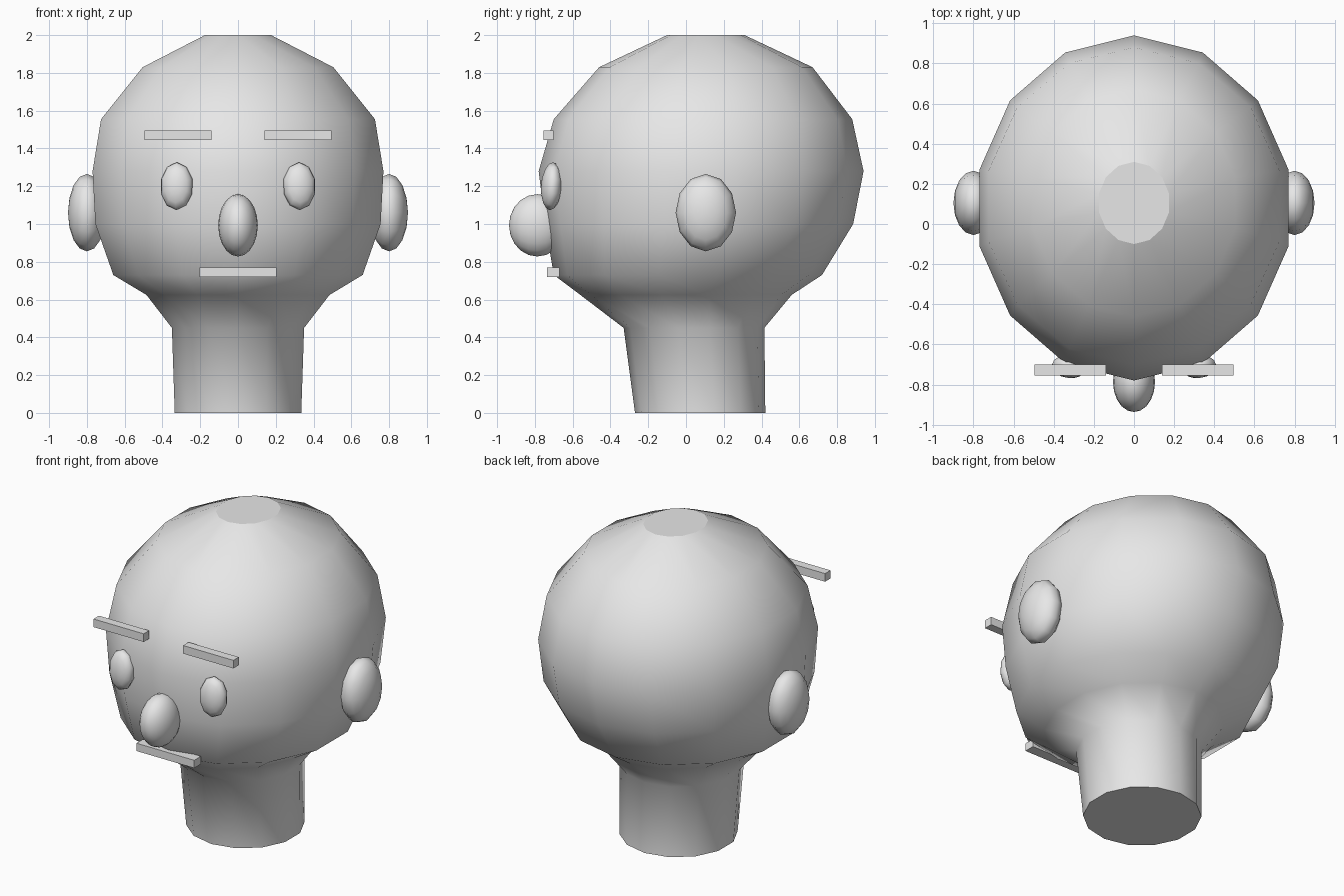
import bpy, bmesh
from math import pi, sin, cos, radians
from mathutils import Matrix, Vector, Euler

cube = bpy.data.objects.get("Cube")
if cube:
    bpy.data.objects.remove(cube, do_unlink=True)

GREY = (0.8, 0.8, 0.8, 1)
mat = bpy.data.materials.new("plain_grey")
mat.use_nodes = True
mat.diffuse_color = GREY
mat.node_tree.nodes["Principled BSDF"].inputs["Base Color"].default_value = GREY


def finish(name, bm, smooth):
    """Turn a bmesh into a named object; faces in smooth are shaded smooth."""
    bmesh.ops.recalc_face_normals(bm, faces=bm.faces)
    for face in bm.faces:
        face.smooth = smooth and len(face.verts) <= 4
    mesh = bpy.data.meshes.new(name)
    bm.to_mesh(mesh)
    bm.free()
    mesh.materials.append(mat)
    obj = bpy.data.objects.new(name, mesh)
    bpy.context.collection.objects.link(obj)
    return obj


def ellipsoid(name, centre, radii, axis, sides, rings, tilt=(0, 0, 0)):
    """Smooth low-poly ellipsoid with its poles along the given axis."""
    bm = bmesh.new()
    bmesh.ops.create_uvsphere(bm, u_segments=sides, v_segments=rings, radius=1)
    turn = Vector((0, 0, 1)).rotation_difference(Vector(axis)).to_matrix().to_4x4()
    scale = Matrix.Diagonal((*radii, 1))
    lean = Euler([radians(a) for a in tilt]).to_matrix().to_4x4()
    bm.transform(Matrix.Translation(centre) @ lean @ scale @ turn)
    return finish(name, bm, True)


def bar(name, centre, size):
    bm = bmesh.new()
    bmesh.ops.create_cube(bm, size=1)
    bm.transform(Matrix.Translation(centre) @ Matrix.Diagonal((*size, 1)))
    return finish(name, bm, False)


# Head and neck: stacked oval rings (height, half width, front, back)
SIDES = 14
RINGS = [
    (0.0, 0.335, -0.27, 0.42),
    (0.45, 0.35, -0.33, 0.415),
    (0.625, 0.485, -0.56, 0.56),
    (0.73, 0.66, -0.70, 0.72),
    (1.0, 0.755, -0.745, 0.885),
    (1.28, 0.77, -0.78, 0.94),
    (1.555, 0.725, -0.70, 0.88),
    (1.83, 0.505, -0.46, 0.67),
    (2.0, 0.175, -0.10, 0.31),
]
bm = bmesh.new()
loops = []
for z, half, front, back in RINGS:
    rx = half / cos(pi / SIDES)
    mid, ry = (front + back) / 2, (back - front) / 2
    loops.append([bm.verts.new((rx * sin(2 * pi * i / SIDES),
                                mid + ry * cos(2 * pi * i / SIDES), z))
                  for i in range(SIDES)])
for low, high in zip(loops, loops[1:]):
    for i in range(SIDES):
        j = (i + 1) % SIDES
        bm.faces.new((low[i], low[j], high[j], high[i]))
bm.faces.new(loops[0])
bm.faces.new(loops[-1])
finish("head_and_neck", bm, True)

# Paired features
for side, s in (("left", 1), ("right", -1)):
    ellipsoid(side + "_ear", (s * 0.80, 0.105, 1.06), (0.10, 0.16, 0.205),
              (1, 0, 0), 12, 8)
    ellipsoid(side + "_eye", (s * 0.325, -0.712, 1.20), (0.088, 0.055, 0.127),
              (0, -1, 0), 10, 8, (-4, 0, s * 8))
    bar(side + "_eyebrow", (s * 0.318, -0.728, 1.47), (0.356, 0.055, 0.052))

# Nose and mouth
ellipsoid("nose", (0, -0.787, 0.993), (0.105, 0.15, 0.165), (0, -1, 0), 20, 10)
bar("mouth", (0, -0.703, 0.745), (0.41, 0.067, 0.05))
